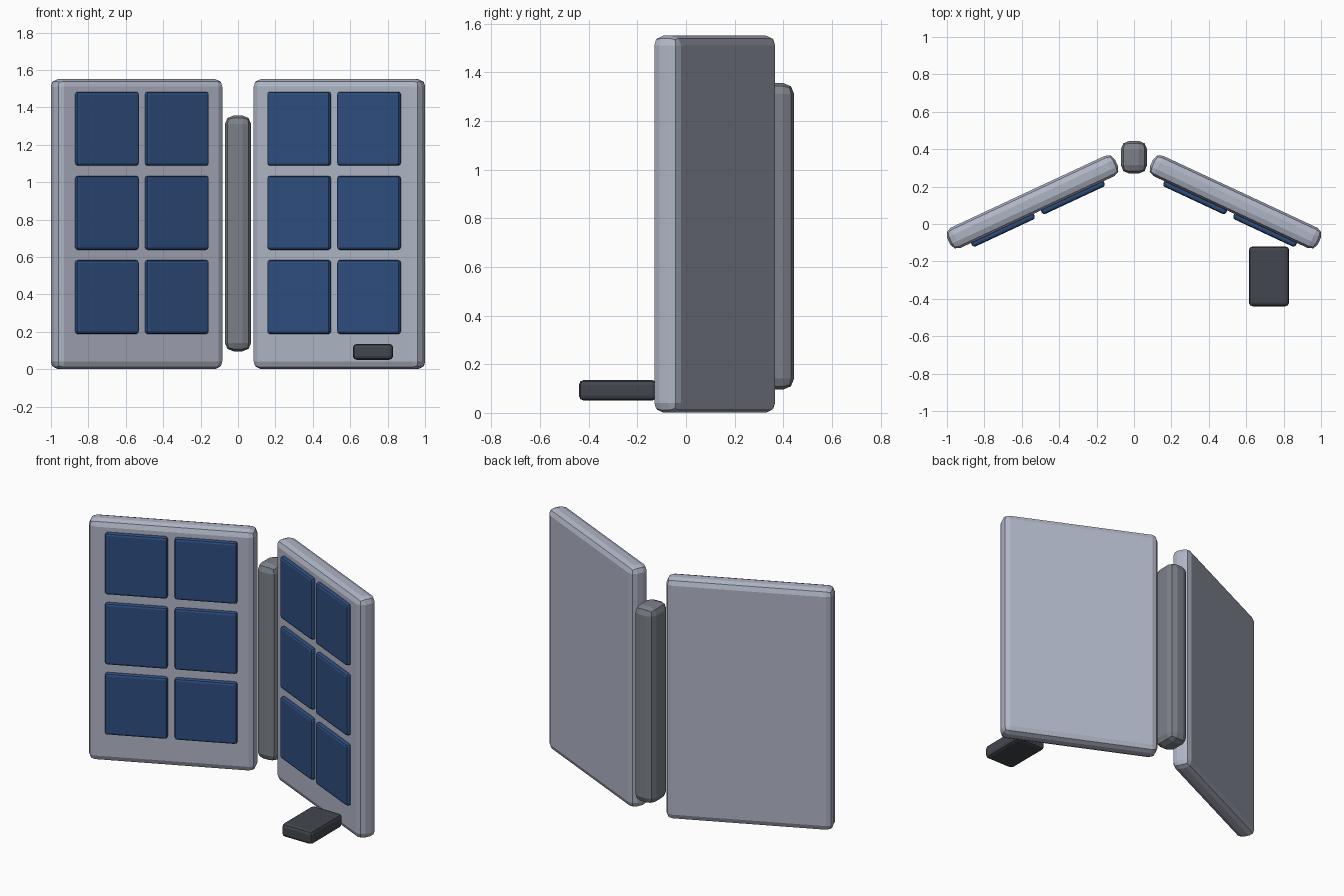
import bpy
from math import radians
from mathutils import Matrix, Vector

cube = bpy.data.objects.get("Cube")
if cube:
    bpy.data.objects.remove(cube, do_unlink=True)


def material(name, colour):
    mat = bpy.data.materials.new(name)
    mat.use_nodes = True
    mat.diffuse_color = (*colour, 1)
    mat.node_tree.nodes["Principled BSDF"].inputs["Base Color"].default_value = (*colour, 1)
    return mat


FRAME = material("pale grey metal", (0.43, 0.46, 0.56))
CELL = material("solar blue", (0.027, 0.075, 0.21))
HINGE = material("mid grey metal", (0.20, 0.22, 0.25))
FOOT = material("charcoal", (0.055, 0.062, 0.078))


def rounded_box(name, size, centre, bevel, mat, turn=0):
    """Box with a two-step bevel, turned about z."""
    bpy.ops.mesh.primitive_cube_add(size=1, location=centre, rotation=(0, 0, turn))
    obj = bpy.context.object
    obj.name = name
    obj.data.transform(Matrix.Diagonal((*size, 1)))
    obj.data.materials.append(mat)
    mod = obj.modifiers.new("Bevel", "BEVEL")
    mod.width = bevel
    mod.segments = 2
    return obj


# Two folding panels, each with a grid of raised cells on the front
for side, label in ((1, "left"), (-1, "right")):
    turn = radians(-25 * side)
    centre = Vector((0.5425 * side, 0.118, 0.776))
    spin = Matrix.Rotation(turn, 3, "Z")
    rounded_box(f"{label}_panel", (0.99, 0.12, 1.55), centre, 0.04, FRAME, turn)
    for row in range(3):
        for col in (-1, 1):
            offset = Vector((0.206 * col, -0.067, 0.45 * (row - 1) + 0.06))
            rounded_box(f"{label}_cell_{row + 1}_{'inner' if col == -side else 'outer'}",
                        (0.37, 0.04, 0.395), centre + spin @ offset, 0.015, CELL, turn)

# Hinge post between the panels
rounded_box("hinge_post", (0.14, 0.175, 1.26), (0, 0.357, 0.726), 0.045, HINGE)

# Single foot under the left panel's front
rounded_box("foot", (0.215, 0.32, 0.085), (0.722, -0.28, 0.093), 0.02, FOOT)
